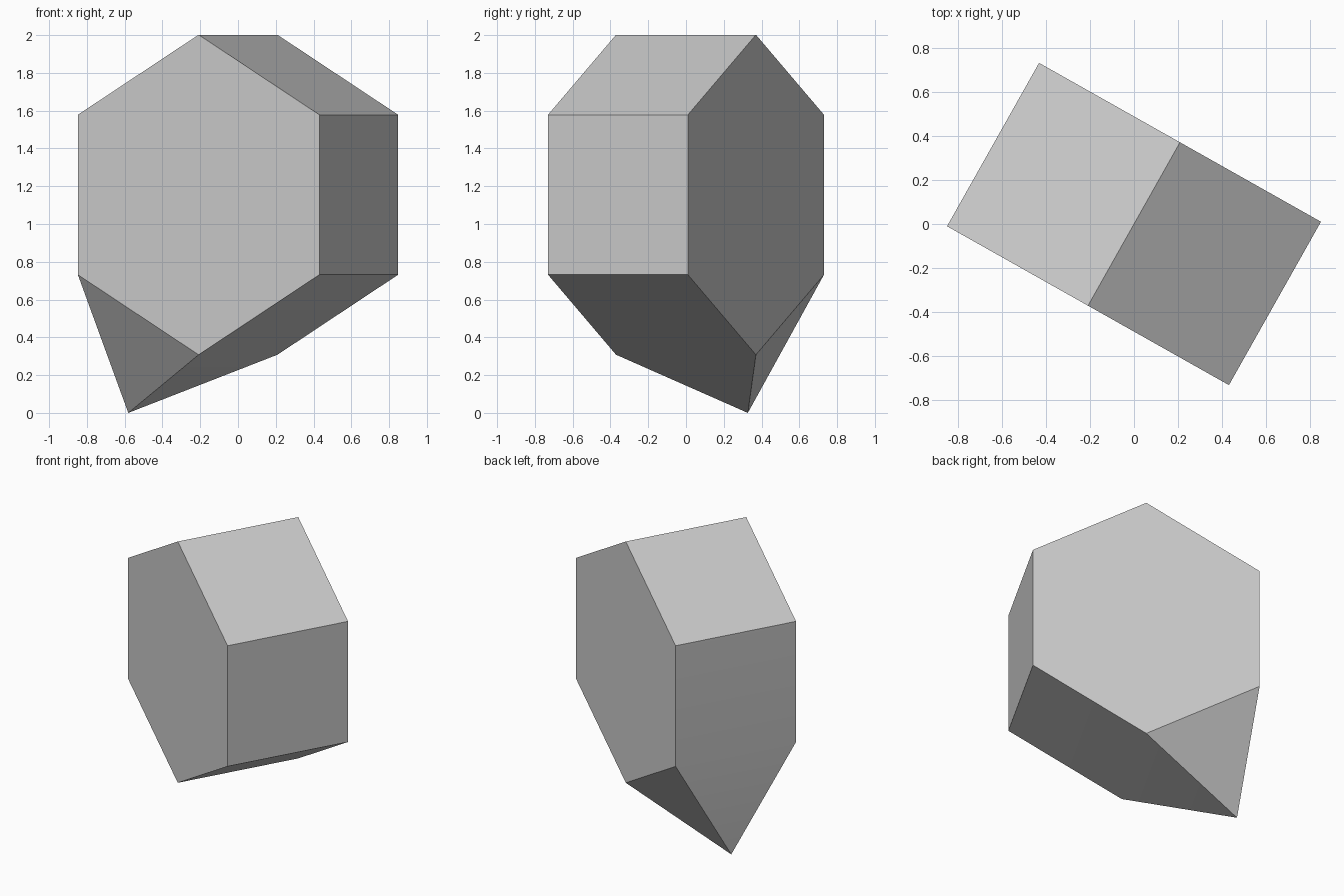
import bpy, bmesh, math
from mathutils import Matrix, Vector

cube = bpy.data.objects.get("Cube")
if cube:
    bpy.data.objects.remove(cube, do_unlink=True)

RADIUS, DEPTH, SPIKE, YAW = 0.847, 0.85, 0.6, -29.4

# Plain grey material
grey = bpy.data.materials.new("light grey")
grey.use_nodes = True
colour = (0.6, 0.6, 0.6, 1)
grey.diffuse_color = colour
grey.node_tree.nodes["Principled BSDF"].inputs["Base Color"].default_value = colour

# Six-sided prism lying on its side, one corner pointing up
bm = bmesh.new()
bmesh.ops.create_cone(bm, cap_ends=True, segments=6, radius1=RADIUS,
                      radius2=RADIUS, depth=DEPTH,
                      matrix=Matrix.Rotation(math.radians(90), 4, "X"))
bm.normal_update()

# Raise the lower left side into a pointed foot
down_left = Vector((-0.5, 0, -0.866))
side = max(bm.faces, key=lambda f: f.normal.dot(down_left))
bmesh.ops.poke(bm, faces=[side], offset=SPIKE)

# Turn the body and stand it on the tip of the foot
bmesh.ops.rotate(bm, verts=bm.verts, matrix=Matrix.Rotation(math.radians(YAW), 3, "Z"))
lowest = min(v.co.z for v in bm.verts)
bmesh.ops.translate(bm, verts=bm.verts, vec=(0, 0, -lowest))
bmesh.ops.recalc_face_normals(bm, faces=bm.faces)

mesh = bpy.data.meshes.new("hexagonal_block")
bm.to_mesh(mesh)
bm.free()
block = bpy.data.objects.new("hexagonal_block", mesh)
bpy.context.collection.objects.link(block)
mesh.materials.append(grey)

# Soften only the shallow creases beside the foot
bpy.context.view_layer.objects.active = block
block.select_set(True)
bpy.ops.object.shade_smooth_by_angle(angle=math.radians(30))
